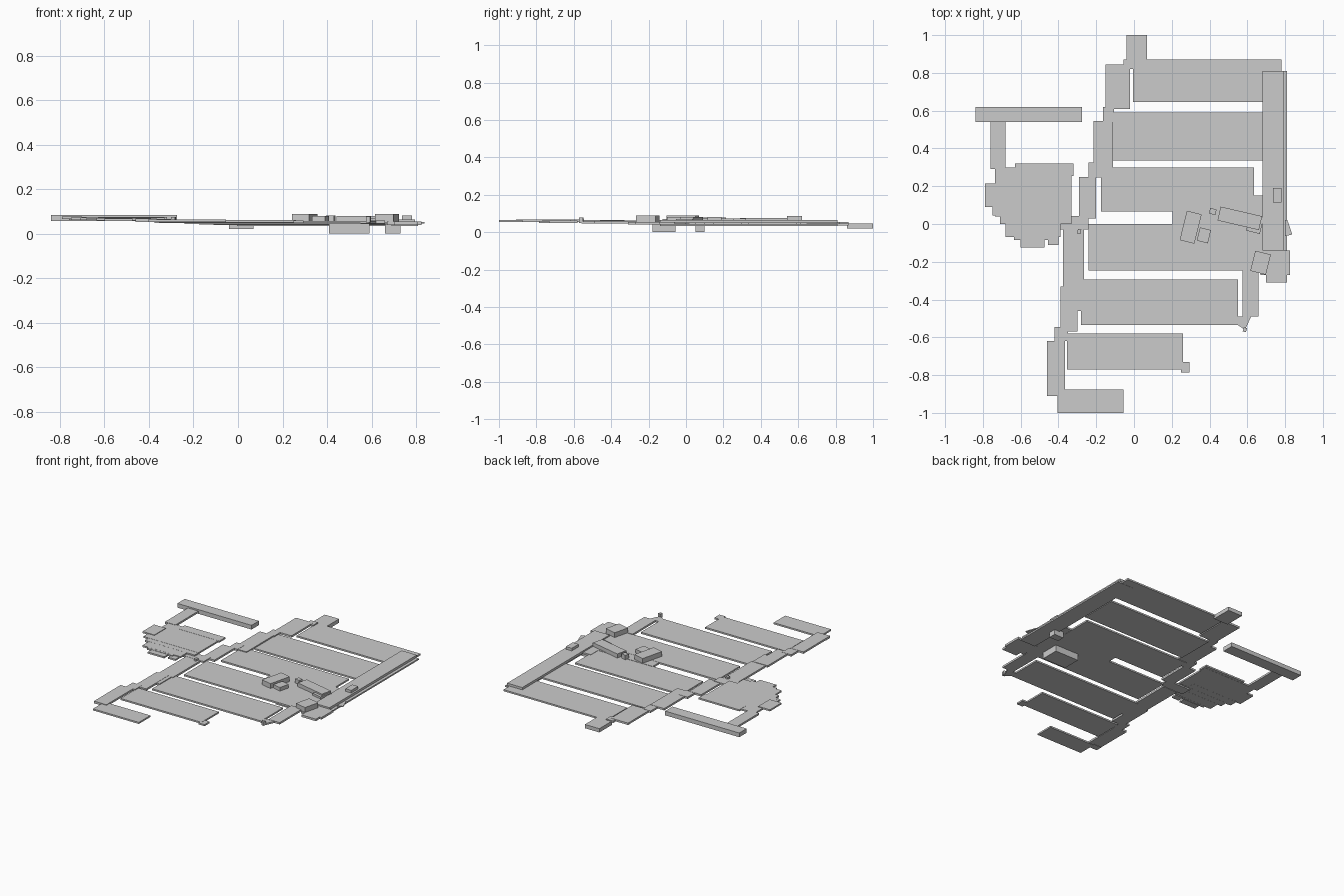
import bpy, bmesh
from math import radians
from mathutils import Matrix


def new_object(name, bm):
    bmesh.ops.recalc_face_normals(bm, faces=bm.faces)
    me = bpy.data.meshes.new(name)
    bm.to_mesh(me)
    bm.free()
    ob = bpy.data.objects.new(name, me)
    bpy.context.collection.objects.link(ob)
    return ob


def box(name, x0, x1, y0, y1, z0, z1):
    """Axis-aligned block given by its limits."""
    bm = bmesh.new()
    bmesh.ops.create_cube(bm, size=1)
    bmesh.ops.scale(bm, verts=bm.verts, vec=(x1 - x0, y1 - y0, z1 - z0))
    bmesh.ops.translate(bm, verts=bm.verts,
                        vec=((x0 + x1) / 2, (y0 + y1) / 2, (z0 + z1) / 2))
    return new_object(name, bm)


def turned(name, cx, cy, w, d, angle, z0, z1):
    """Block rotated about the vertical axis."""
    ob = box(name, -w / 2, w / 2, -d / 2, d / 2, z0, z1)
    ob.data.transform(Matrix.Translation((cx, cy, 0)) @ Matrix.Rotation(radians(angle), 4, 'Z'))
    return ob


def plate(name, points, z0, z1):
    """Flat outline extruded upward."""
    bm = bmesh.new()
    f = bm.faces.new([bm.verts.new((x, y, z0)) for x, y in points])
    r = bmesh.ops.extrude_face_region(bm, geom=[f])
    bmesh.ops.translate(bm, vec=(0, 0, z1 - z0),
                        verts=[v for v in r['geom'] if isinstance(v, bmesh.types.BMVert)])
    return new_object(name, bm)


# Long parallel terraces, stepping down towards the back
terraces = [
    (-0.405, -0.055, -1.00, -0.875),
    (-0.355, 0.26, -0.77, -0.58),
    (-0.28, 0.55, -0.535, -0.295),
    (-0.24, 0.68, -0.245, 0.0),
    (-0.175, 0.635, 0.065, 0.30),
    (-0.11, 0.68, 0.335, 0.59),
    (-0.005, 0.78, 0.645, 0.87),
]
for i, t in enumerate(terraces):
    z = 0.053 - 0.003 * i
    box("terrace_%d" % (i + 1), *t, z, z + 0.011)
box("terrace_link", 0.205, 0.69, -0.005, 0.07, 0.042, 0.054)
box("terrace_link_side", 0.62, 0.69, 0.06, 0.15, 0.042, 0.054)
box("terrace_tab", 0.25, 0.295, -0.785, -0.73, 0.049, 0.06)

# Stepped walkway along the left ends of the terraces
walk = [
    (-0.46, -0.365, -0.91, -0.62), (-0.42, -0.35, -0.62, -0.545),
    (-0.39, -0.30, -0.57, -0.33), (-0.31, -0.275, -0.46, -0.33),
    (-0.375, -0.265, -0.33, -0.03),
    (-0.29, -0.20, 0.03, 0.25), (-0.24, -0.175, 0.245, 0.325),
    (-0.215, -0.11, 0.25, 0.545), (-0.165, -0.105, 0.54, 0.62),
    (-0.15, -0.02, 0.61, 0.845), (-0.055, 0.0, 0.82, 0.87),
]
for i, w in enumerate(walk):
    z = 0.055 - 0.0015 * i
    box("walkway_%d" % (i + 1), *w, z, z + 0.013)
box("walkway_corner", -0.46, -0.40, -0.91, -0.865, 0.053, 0.064)
box("back_block", -0.04, 0.07, 0.86, 1.0, 0.02, 0.046)

# Right-hand gallery and its lower ledge
box("gallery", 0.68, 0.795, -0.14, 0.81, 0.048, 0.064)
box("gallery_ledge", 0.69, 0.81, -0.14, 0.81, 0.034, 0.044)
box("gallery_end", 0.67, 0.825, -0.27, -0.14, 0.040, 0.054)
box("gallery_end_step", 0.70, 0.81, -0.31, -0.265, 0.040, 0.054)
plate("gallery_point", [(0.80, 0.02), (0.812, 0.02), (0.838, -0.055), (0.80, -0.065)], 0.046, 0.052)
box("front_passage", 0.575, 0.66, -0.49, -0.24, 0.046, 0.059)
plate("front_wedge", [(0.55, -0.49), (0.62, -0.49), (0.588, -0.56), (0.55, -0.535)], 0.046, 0.057)
turned("front_post", 0.587, -0.56, 0.018, 0.022, -15, 0.050, 0.077)

# Raised turned blocks, named by position
turned("raised_hall", 0.30, -0.017, 0.08, 0.16, -14, 0.055, 0.088)
turned("raised_annex", 0.37, -0.06, 0.06, 0.072, -14, 0.055, 0.08)
turned("raised_stub", 0.417, 0.066, 0.035, 0.03, -14, 0.052, 0.082)
turned("raised_corridor", 0.56, 0.03, 0.225, 0.075, -13, 0.052, 0.08)
turned("raised_joint", 0.64, 0.0, 0.075, 0.09, -14, 0.052, 0.07)
turned("raised_chamber", 0.67, -0.205, 0.085, 0.11, -14, 0.05, 0.088)
box("raised_hatch", 0.737, 0.782, 0.115, 0.19, 0.06, 0.082)

# Blocks hanging under the terraces
box("lower_chamber", 0.41, 0.59, -0.18, -0.055, 0.0, 0.046)
box("lower_shaft", 0.66, 0.73, 0.05, 0.10, 0.0, 0.05)

# Left platform: stepped plates with a bridge and end bar
box("end_bar", -0.84, -0.275, 0.54, 0.62, 0.056, 0.085)
box("bridge", -0.76, -0.68, 0.29, 0.545, 0.062, 0.075)
platform = [
    (-0.735, -0.33, 0.04, 0.30), (-0.63, -0.32, 0.255, 0.32),
    (-0.79, -0.70, 0.09, 0.215), (-0.75, -0.40, 0.045, 0.10),
    (-0.71, -0.33, 0.0, 0.05), (-0.68, -0.39, -0.07, 0.005),
    (-0.635, -0.44, -0.085, -0.065), (-0.60, -0.475, -0.125, -0.08),
    (-0.455, -0.40, -0.11, -0.065),
]
heights = [0.062, 0.063, 0.066, 0.0615, 0.061, 0.0605, 0.06, 0.058, 0.055]
for i, (p, z) in enumerate(zip(platform, heights)):
    box("platform_%d" % (i + 1), *p, z, z + 0.011)
box("platform_link", -0.42, -0.24, -0.03, 0.042, 0.052, 0.063)
turned("link_post", -0.29, -0.04, 0.018, 0.025, -10, 0.05, 0.075)
